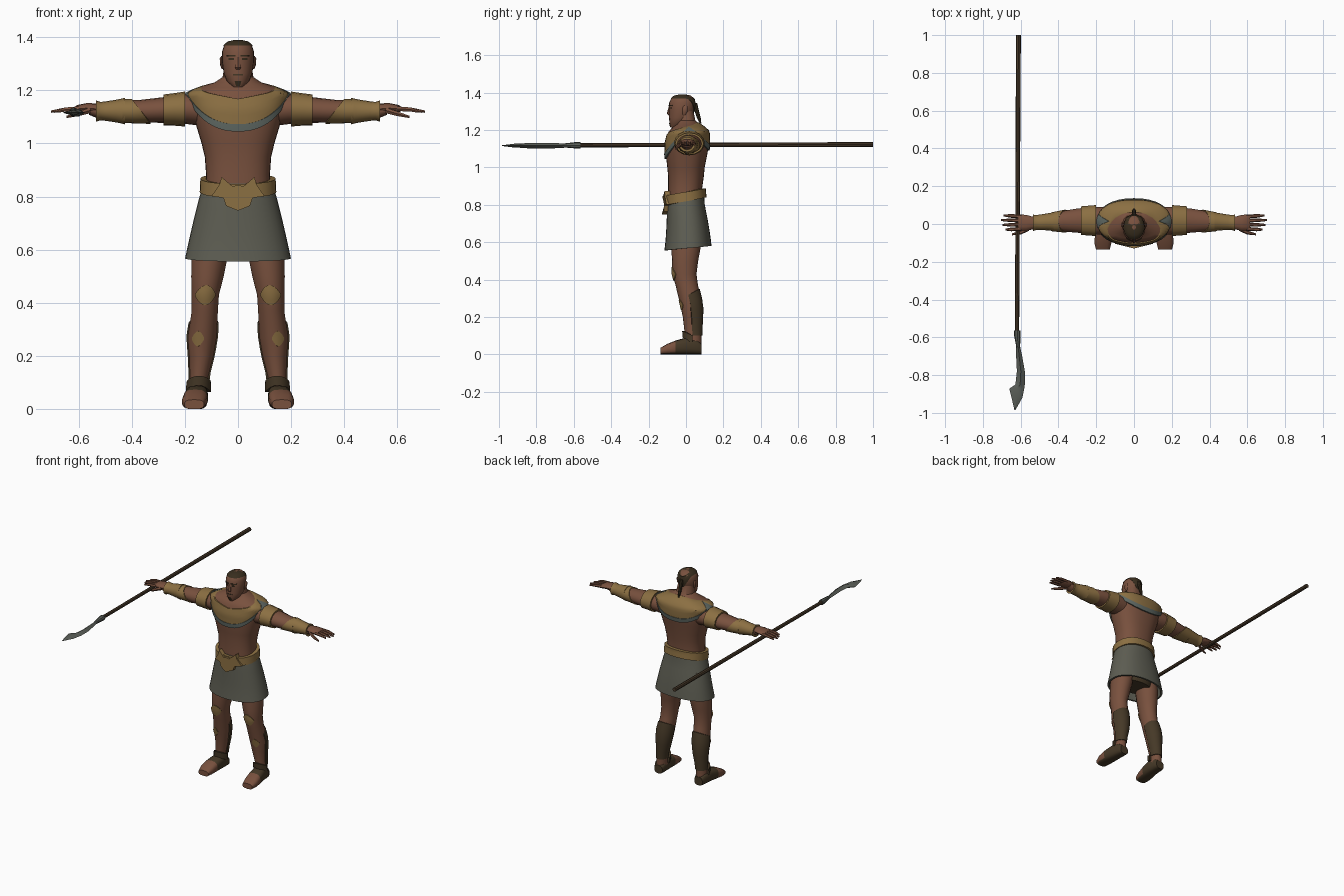
import bpy, bmesh
from math import sin, cos, pi, radians
from mathutils import Vector

if "Cube" in bpy.data.objects:
    bpy.data.objects.remove(bpy.data.objects["Cube"])


def material(name, *rgb):
    m = bpy.data.materials.new(name)
    m.use_nodes = True
    m.diffuse_color = (*rgb, 1)
    m.node_tree.nodes["Principled BSDF"].inputs["Base Color"].default_value = (*rgb, 1)
    return m


SKIN = material("brown skin", .19, .082, .048)
GOLD = material("dull gold", .26, .16, .055)
TEAL = material("grey teal", .115, .14, .125)
CLOTH = material("grey cloth", .11, .11, .085)
LEATHER = material("dark leather", .06, .04, .02)
HAIR = material("dark hair", .04, .027, .013)
WOOD = material("spear wood", .065, .042, .023)
STEEL = material("dull steel", .10, .11, .095)


def loft(name, rings, mat, wrap=False, s=1, rule=None, mat2=None):
    """Skin a row of point loops; wrap joins last to first, otherwise ends are capped."""
    bm = bmesh.new()
    loops = [[bm.verts.new((p[0] * s, p[1], p[2])) for p in r] for r in rings]
    n = len(loops[0])
    pairs = list(zip(loops, loops[1:])) + ([(loops[-1], loops[0])] if wrap else [])
    for a, b in pairs:
        for i in range(n):
            j = (i + 1) % n
            bm.faces.new((a[i], a[j], b[j], b[i]))
    if not wrap:
        bm.faces.new(loops[0])
        bm.faces.new(loops[-1])
    bmesh.ops.recalc_face_normals(bm, faces=bm.faces)
    if rule:
        for f in bm.faces:
            f.material_index = int(rule(f.calc_center_median()))
    me = bpy.data.meshes.new(name)
    bm.to_mesh(me)
    bm.free()
    me.materials.append(mat)
    if mat2:
        me.materials.append(mat2)
    me.shade_smooth()
    me.set_sharp_from_angle(angle=radians(40))
    ob = bpy.data.objects.new(name, me)
    bpy.context.collection.objects.link(ob)
    return ob


def power(v, p):
    return abs(v) ** p * (1 if v >= 0 else -1)


def point(row, axis, a, p=1, off=0):
    """Point at angle a on a cross-section row: (position, centre, centre, radius, radius)."""
    v, c, d, r, q = row
    u, w = power(sin(a), p), power(cos(a), p)
    if axis == "z":
        return (c + (r + off) * u, d - (q + off) * w, v)
    if axis == "x":
        return (v, c - (r + off) * w, d + (q + off) * u)
    return (c + (r + off) * u, v, d - (q + off) * w)


def at(prof, v):
    prof = sorted(prof)
    v = min(max(v, prof[0][0]), prof[-1][0])
    for a, b in zip(prof, prof[1:]):
        if v <= b[0]:
            return tuple(Vector(a).lerp(Vector(b), (v - a[0]) / (b[0] - a[0])))


def body(name, prof, axis, mat, n=16, p=1, **kw):
    return loft(name, [[point(r, axis, 2 * pi * i / n, p) for i in range(n)] for r in prof], mat, **kw)


def shell(name, prof, axis, mat, lo, hi, off=.006, span=(0, 2 * pi), cols=32, rows=4, p=1, thick=.012, s=1):
    """Thin layer over a profile between two height rules, optionally over part of the turn."""
    full = span[1] - span[0] > 6.2
    rings = []
    for i in range(cols if full else cols + 1):
        a = span[0] + (span[1] - span[0]) * i / cols
        vs = [lo(a) + (hi(a) - lo(a)) * k / rows for k in range(rows + 1)]
        rings.append([point(at(prof, v), axis, a, p, off) for v in vs] +
                     [point(at(prof, v), axis, a, p, off - thick) for v in reversed(vs)])
    return loft(name, rings, mat, wrap=full, s=s)


def flat(v):
    return lambda a: v


# Torso, neck and hips
torso = [(.78, 0, 0, .125, .095), (.88, 0, -.005, .12, .09), (.95, 0, 0, .125, .095), (1, 0, 0, .137, .1),
         (1.07, 0, .003, .158, .111), (1.13, 0, .007, .172, .116), (1.19, 0, .014, .19, .108),
         (1.21, 0, .016, .15, .092), (1.23, 0, .012, .088, .062), (1.25, 0, .004, .058, .046), (1.3, 0, -.004, .05, .044)]
body("torso", torso, "z", SKIN, n=32, p=.85)
hips = [(.58, 0, .01, .12, .075), (.64, 0, .01, .14, .09), (.8, 0, 0, .125, .09)]
body("shorts", hips, "z", LEATHER, n=20)


# Wide collar with a coloured edge
def collar_low(a):
    return 1.19 - (.145 if cos(a) > 0 else .1) * abs(cos(a))


def collar_edge(a):
    return collar_low(a) + .028


def collar_high(a):
    return 1.168 + .072 * ((1 - cos(a)) / 2) ** .45


shell("collar", torso, "z", GOLD, collar_edge, collar_high, .006, rows=6, cols=48, p=.85)
shell("collar_trim", torso, "z", TEAL, collar_low, collar_edge, .009, rows=2, cols=48, p=.85)

# Skirt, belt and buckle
skirt = [(.55, 0, .012, .203, .128), (.62, 0, .012, .188, .12), (.7, 0, .008, .17, .112),
         (.8, 0, 0, .145, .1), (.86, 0, 0, .125, .096)]
shell("skirt", skirt, "z", CLOTH, lambda a: .568 - .012 * cos(a), flat(.85), 0, rows=6, p=.9)
shell("belt", torso, "z", GOLD, lambda a: .818 - .022 * cos(a), lambda a: .868 - .02 * cos(a), .021, thick=.025, p=.9)
half = [(.02, .838), (.062, .874), (.07, .845), (.1, .802), (.055, .795), (.045, .765)]
outline = [(0, .845)] + half + [(0, .747)] + [(-x, z) for x, z in reversed(half)]
loft("buckle", [[(x, y + abs(x) * .25, z) for x, z in outline] for y in (-.13, -.1)], GOLD)

# Head and face
head = [(1.212, 0, -.06, .018, .022), (1.235, 0, -.045, .042, .044), (1.265, 0, -.03, .054, .06),
        (1.31, 0, -.022, .06, .068), (1.345, 0, -.02, .06, .07), (1.37, 0, -.018, .052, .06),
        (1.384, 0, -.018, .036, .043), (1.39, 0, -.018, .01, .012)]
body("head", head, "z", SKIN, n=24)
shell("hair", head, "z", HAIR, lambda a: 1.368 - .08 * max(0, -cos(a)) ** 4, flat(1.39), .003, thick=.008)
body("braid", [(1.235, 0, .078, .004, .004), (1.26, 0, .07, .01, .01), (1.3, 0, .058, .011, .012),
               (1.345, 0, .045, .014, .014)], "z", HAIR, n=8)
body("nose", [(1.278, 0, -.088, .009, .006), (1.287, 0, -.09, .013, .013), (1.325, 0, -.086, .006, .006)], "z", SKIN, n=6)
shell("mouth", head, "z", LEATHER, flat(1.256), flat(1.261), .002, (-.35, .35), 6, 1, thick=.005)
shell("chin_beard", head, "z", HAIR, flat(1.216), flat(1.236), .002, (-.3, .3), 4, 2, thick=.005)

for side, s in (("left_", 1), ("right_", -1)):
    shell(side + "eye", head, "z", HAIR, flat(1.314), flat(1.321), .002, (.25, .6), 4, 1, thick=.005, s=s)
    shell(side + "brow", head, "z", HAIR, flat(1.328), flat(1.334), .004, (.15, .75), 5, 1, thick=.007, s=s)
    body(side + "ear", [(1.28, .058, -.01, .003, .007), (1.295, .061, -.006, .006, .013),
                        (1.32, .063, -.004, .006, .014), (1.33, .06, -.004, .002, .007)], "z", SKIN, n=8, s=s)

    # Arm with armband, elbow wrap and wrist guard
    arm = [(.13, .016, 1.125, .07, .06), (.19, .018, 1.13, .073, .057), (.25, .018, 1.128, .068, .05),
           (.3, .018, 1.125, .064, .047), (.37, .015, 1.122, .055, .042), (.43, .012, 1.122, .046, .04),
           (.53, .006, 1.122, .033, .027), (.56, .005, 1.128, .034, .02)]
    body(side + "arm", arm, "x", SKIN, n=16, s=s)
    shell(side + "armband", arm, "x", GOLD, flat(.2), flat(.28), .01, cols=16, rows=2, s=s)
    shell(side + "elbow_wrap", arm, "x", GOLD, lambda a: .365 + .035 * sin(a), flat(.435), .005, cols=16, rows=2, s=s)
    guard = [(.425, .012, 1.122, .05, .05), (.45, .012, 1.122, .046, .044), (.515, .008, 1.122, .039, .034),
             (.535, .006, 1.122, .044, .04)]
    shell(side + "wrist_guard", guard, "x", GOLD, flat(.425), flat(.535), 0, cols=16, rows=6, s=s)

    # Hand
    body(side + "palm", [(.53, .005, 1.13, .032, .021), (.57, .006, 1.133, .042, .019),
                         (.605, .008, 1.131, .043, .014), (.615, .008, 1.13, .038, .008)], "x", SKIN, n=12, s=s)
    for k, (y, tip) in enumerate([(-.026, .68), (-.004, .695), (.018, .703), (.039, .69)]):
        body(side + "finger_%d" % (k + 1), [(.595, y, 1.131, .01, .01), (.65, y * 1.1, 1.128, .01, .009),
                                            (tip, y * 1.15, 1.12, .005, .005)], "x", SKIN, n=6, s=s)
    body(side + "thumb", [(.555, -.022, 1.125, .014, .012), (.6, -.045, 1.112, .011, .01),
                          (.645, -.055, 1.1, .005, .005)], "x", SKIN, n=6, s=s)

    # Leg with knee pad, greave and ankle cuff
    leg = [(.04, .15, .04, .036, .042), (.12, .147, .037, .034, .045), (.2, .138, .035, .046, .052),
           (.27, .135, .028, .055, .06), (.37, .125, .004, .05, .06), (.43, .123, -.008, .052, .064),
           (.5, .115, -.005, .062, .07), (.57, .107, 0, .068, .078), (.75, .08, .01, .075, .08)]
    body(side + "leg", leg, "z", SKIN, n=18, s=s)
    shell(side + "knee_pad", leg, "z", GOLD, lambda a: .428 - .037 * cos(2 * a), lambda a: .43 + .037 * cos(2 * a),
          .005, (-.75, .75), 10, 4, s=s)
    shell(side + "shin_patch", leg, "z", GOLD, lambda a: .264 - .028 * cos(3.4 * (a - .3)),
          lambda a: .266 + .028 * cos(3.4 * (a - .3)), .003, (-.14, .74), 6, 2, thick=.008, s=s)
    shell(side + "greave", leg, "z", LEATHER, flat(.1), lambda a: .32 - .03 * cos(a), .005, (1.5, 2 * pi - 1.5), 14, 5, s=s)
    shell(side + "ankle_cuff", leg, "z", LEATHER, lambda a: .09 - .025 * sin(a) ** 2,
          lambda a: .1 + .025 * cos(a), .012, (-1.5, 1.5), 10, 2, thick=.02, s=s)

    # Sandal with open toe
    foot = [(.082, .15, .028, .03, .028), (.06, .152, .04, .038, .04), (0, .155, .045, .042, .045),
            (-.055, .161, .037, .046, .037), (-.1, .165, .028, .046, .028), (-.135, .165, .018, .037, .018)]
    body(side + "foot", foot, "y", LEATHER, n=14, p=.7, s=s, rule=lambda c: c.y < -.06 and c.z > .008, mat2=SKIN)

# Spear shaft, socket and curved barbed blade
body("spear_shaft", [(-.58, -.619, 1.118, .011, .011), (1, -.612, 1.122, .013, .013)], "y", WOOD, n=8)
body("spear_socket", [(-.66, -.612, 1.117, .009, .01), (-.59, -.618, 1.118, .017, .017),
                      (-.565, -.618, 1.118, .018, .018)], "y", STEEL, n=8)
blade = [(-.63, -.625, -.607, .01), (-.7, -.624, -.592, .014), (-.78, -.62, -.578, .015), (-.85, -.628, -.578, .014),
         (-.872, -.66, -.581, .012), (-.92, -.648, -.591, .01), (-.985, -.633, -.628, .002)]
loft("spear_blade", [[(l, y, 1.116), ((l + r) / 2, y, 1.116 + h), (r, y, 1.116), ((l + r) / 2, y, 1.116 - h)]
                     for y, l, r, h in blade], STEEL)
